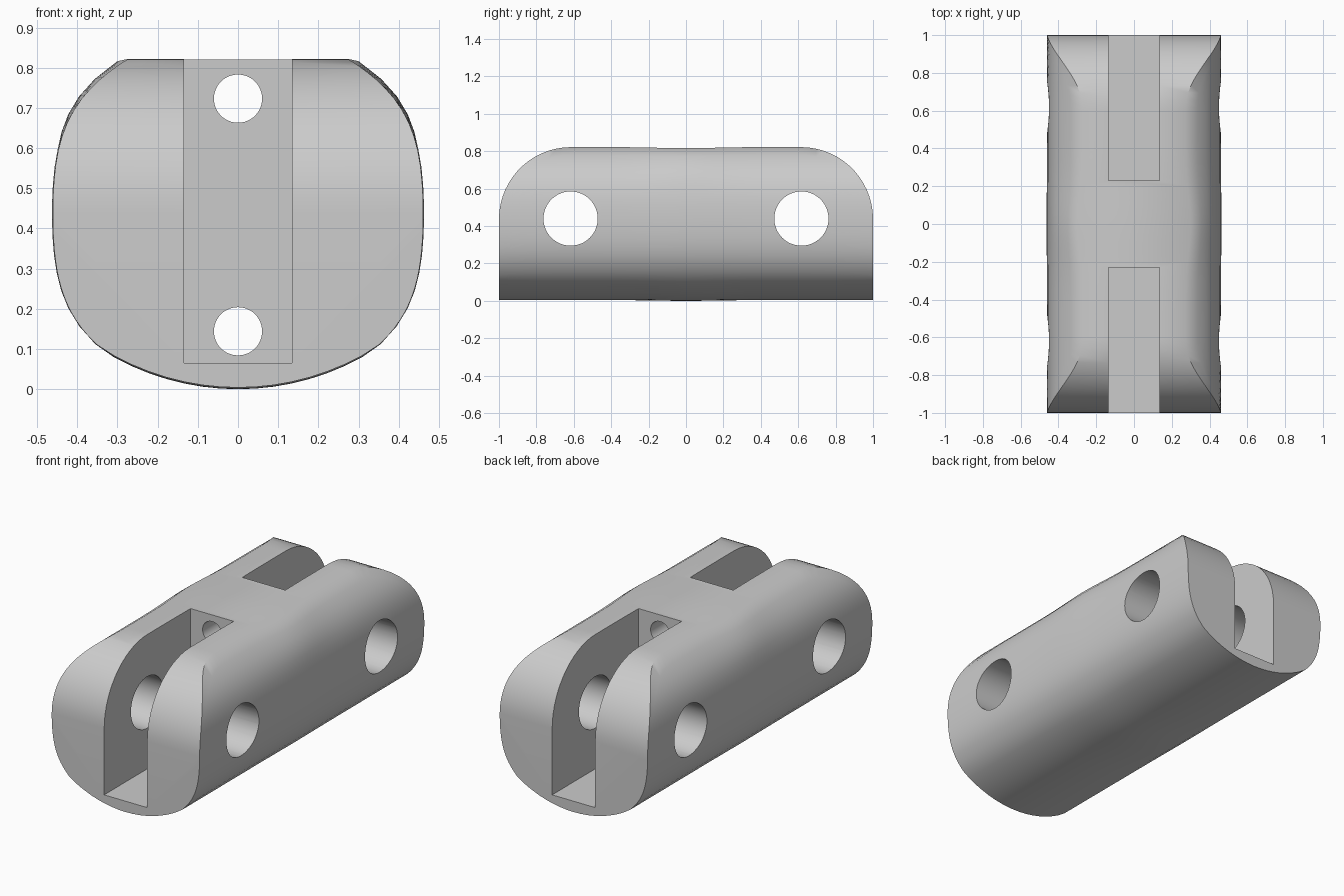
import bpy, bmesh, math
from mathutils import Matrix

cube = bpy.data.objects.get("Cube")
if cube:
    bpy.data.objects.remove(cube, do_unlink=True)

AXIS_Z, END_R, PIN_Y, TOP = 0.437, 0.385, 0.615, 0.822
LOWER_Z, LOWER_R = 0.112, 0.64

grey = bpy.data.materials.new("plain_grey")
grey.use_nodes = True
grey.diffuse_color = (0.6, 0.6, 0.6, 1)
grey.node_tree.nodes["Principled BSDF"].inputs["Base Color"].default_value = (0.6, 0.6, 0.6, 1)


def make_object(name, bm):
    bmesh.ops.recalc_face_normals(bm, faces=bm.faces)
    mesh = bpy.data.meshes.new(name)
    bm.to_mesh(mesh)
    bm.free()
    mesh.materials.append(grey)
    obj = bpy.data.objects.new(name, mesh)
    bpy.context.collection.objects.link(obj)
    return obj


def half_width(z):
    d = z - AXIS_Z
    return 0.461 - 0.411 * d ** 2 - 5.78 * d ** 4


def section(y):
    """Barrel cross-section whose top drops along the rounded ends."""
    bulge = math.exp(-(y / 0.2) ** 2)
    over = max(0, abs(y) - PIN_Y)
    top = AXIS_Z + math.sqrt(max(0, END_R ** 2 - over ** 2)) - 0.006 * bulge
    right = []
    lower_w = half_width(LOWER_Z)
    for i in range(1, 8):
        x = lower_w * i / 8
        right.append((x, 0.004 + LOWER_R - math.sqrt(LOWER_R ** 2 - x * x)))
    for i in range(17):
        z = LOWER_Z + (top - LOWER_Z) * i / 16
        x = half_width(z) + bulge * (0.002 + 0.016 * max(0, z - 0.6) / 0.22)
        right.append((x, z))
    left = [(-x, z) for x, z in reversed(right)]
    return [(x, y, z - 0.004 * bulge * (z < LOWER_Z)) for x, z in
            [(0, 0.004)] + right + left]


# Body: lofted barrel with a flat top and rounded upper ends
middle = [i * 0.05 for i in range(-12, 13)]
curve = [PIN_Y + END_R * math.sin(math.radians(a)) for a in range(0, 91, 6)]
stations = [-y for y in reversed(curve)] + middle + curve
bm = bmesh.new()
rings = [[bm.verts.new(p) for p in section(y)] for y in stations]
for a, b in zip(rings, rings[1:]):
    for i in range(len(a)):
        j = (i + 1) % len(a)
        bm.faces.new((a[i], a[j], b[j], b[i]))
bm.faces.new(rings[0])
bm.faces.new(rings[-1])
body = make_object("link_body", bm)


def cut(cutter):
    mod = body.modifiers.new(cutter.name, "BOOLEAN")
    mod.operation = "DIFFERENCE"
    mod.solver = "EXACT"
    mod.object = cutter
    bpy.context.view_layer.objects.active = body
    bpy.ops.object.modifier_apply(modifier=mod.name)
    bpy.data.objects.remove(cutter, do_unlink=True)


def slot(name, side):
    bm = bmesh.new()
    bmesh.ops.create_cube(bm, size=1, matrix=Matrix.Translation((0, side * 0.73, 0.565))
                          @ Matrix.Diagonal((0.268, 1.0, 1.0, 1)))
    cut(make_object(name, bm))


def bore(name, loc, axis, radius, length):
    bm = bmesh.new()
    bmesh.ops.create_cone(bm, cap_ends=True, segments=48, radius1=radius, radius2=radius,
                          depth=length, matrix=Matrix.Translation(loc)
                          @ Matrix.Rotation(math.pi / 2, 4, axis))
    cut(make_object(name, bm))


# End slots and cross pin holes
for side, label in ((-1, "front"), (1, "back")):
    slot(label + "_slot", side)
    bore(label + "_pin_hole", (0, side * 0.617, 0.44), "Y", 0.145, 2)

# Small holes through the middle web
for z, label in ((0.723, "upper"), (0.144, "lower")):
    bore(label + "_web_hole", (0, 0, z), "X", 0.06, 0.8)

bpy.ops.object.select_all(action="DESELECT")
body.select_set(True)
bpy.context.view_layer.objects.active = body
bpy.ops.object.shade_smooth_by_angle(angle=math.radians(40))
